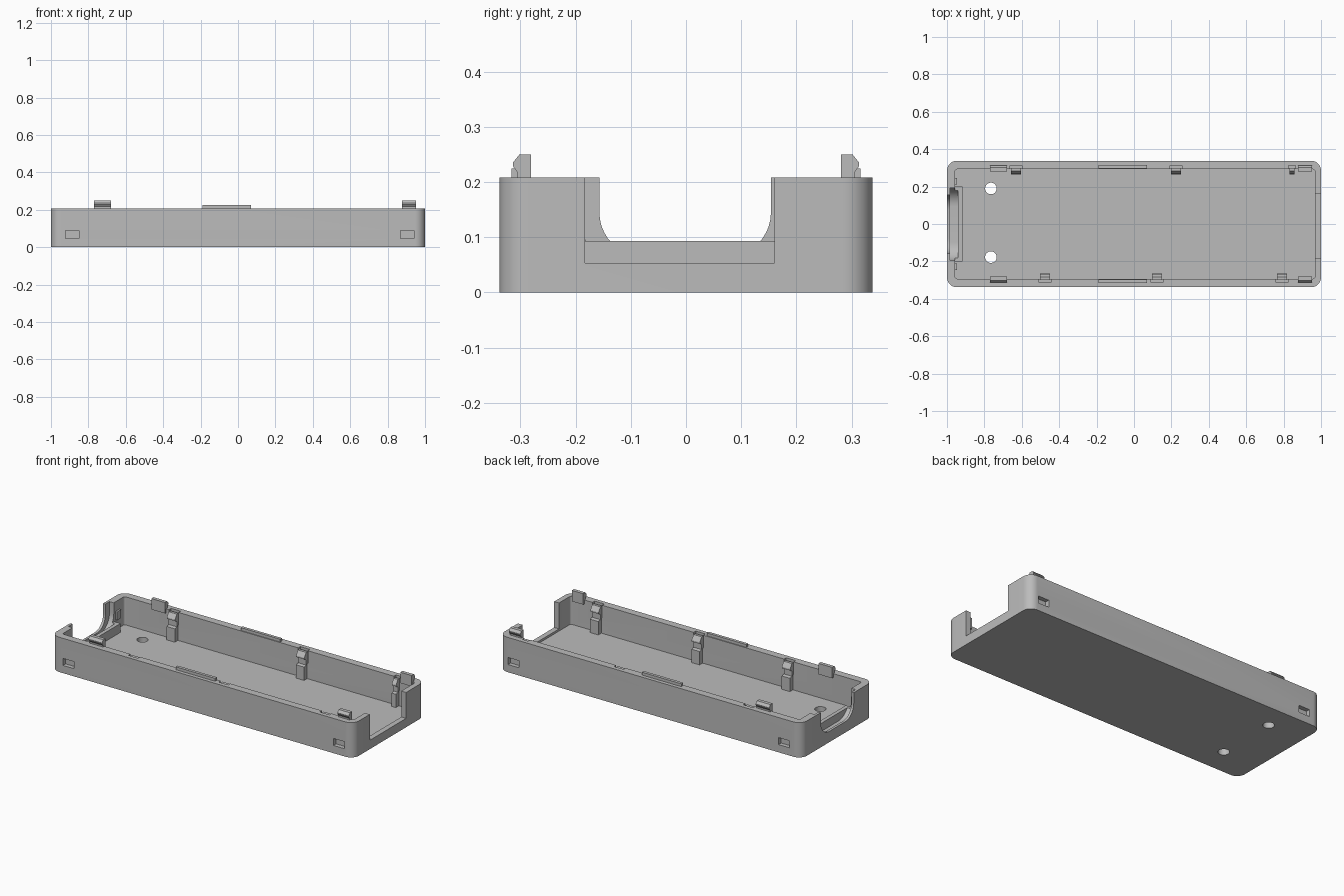
import bpy, bmesh, math

if "Cube" in bpy.data.objects:
    bpy.data.objects.remove(bpy.data.objects["Cube"])

grey = bpy.data.materials.new("plain grey")
grey.diffuse_color = (0.5, 0.5, 0.5, 1)
grey.use_nodes = True
grey.node_tree.nodes["Principled BSDF"].inputs["Base Color"].default_value = grey.diffuse_color


def prism(name, pts, axis, a, b):
    """Extrude a (u, v) outline along axis x (u=y, v=z) or z (u=x, v=y)."""
    place = (lambda u, v, t: (t, u, v)) if axis == "x" else (lambda u, v, t: (u, v, t))
    bm = bmesh.new()
    lo = [bm.verts.new(place(u, v, a)) for u, v in pts]
    hi = [bm.verts.new(place(u, v, b)) for u, v in pts]
    bm.faces.new(lo)
    bm.faces.new(hi)
    n = len(pts)
    for i in range(n):
        j = (i + 1) % n
        bm.faces.new((lo[i], lo[j], hi[j], hi[i]))
    bmesh.ops.recalc_face_normals(bm, faces=bm.faces)
    me = bpy.data.meshes.new(name)
    bm.to_mesh(me)
    bm.free()
    ob = bpy.data.objects.new(name, me)
    bpy.context.collection.objects.link(ob)
    me.materials.append(grey)
    return ob


def rounded(u0, u1, v0, v1, r, seg=10):
    pts = []
    for cu, cv, start in ((u1 - r, v1 - r, 0), (u0 + r, v1 - r, 90),
                          (u0 + r, v0 + r, 180), (u1 - r, v0 + r, 270)):
        for i in range(seg + 1):
            t = math.radians(start + 90 * i / seg)
            pts.append((cu + r * math.cos(t), cv + r * math.sin(t)))
    return pts


def box(name, x0, x1, y0, y1, z0, z1):
    y0, y1 = sorted((y0, y1))
    return prism(name, [(y0, z0), (y1, z0), (y1, z1), (y0, z1)], "x", x0, x1)


def cut(ob, cutter, keep=False):
    mod = ob.modifiers.new("cut", "BOOLEAN")
    mod.operation, mod.solver, mod.object = "DIFFERENCE", "EXACT", cutter
    bpy.context.view_layer.objects.active = ob
    bpy.ops.object.modifier_apply(modifier=mod.name)
    if not keep:
        bpy.data.objects.remove(cutter)


TOP, FLOOR, WALL = 0.208, 0.04, 0.293

# tray shell with its cavity
tray = prism("tray", rounded(-1, 1, -0.338, 0.338, 0.053), "z", 0, TOP)
cut(tray, prism("cavity", rounded(-0.957, 0.968, -WALL, WALL, 0.012, 4), "z", FLOOR, 0.4))

# square opening at the right end
cut(tray, box("end_opening", 0.9, 1.1, -0.183, 0.16, 0.053, 0.4))

# rounded cable opening at the left end, with a wider groove behind its lip
support = box("cable_support", -0.96, -0.917, -0.2, 0.2, 0.03, 0.093)
cut(tray, prism("cable_opening", rounded(-0.157, 0.154, 0.065, 0.5, 0.08), "x", -1.1, -0.9))
groove = prism("cable_groove", rounded(-0.196, 0.193, 0.045, 0.5, 0.1), "x", -0.985, -0.94)
cut(support, groove, keep=True)
cut(tray, groove)

# two round screw holes
for y in (0.19, -0.177):
    hole = [(-0.765 + 0.031 * math.cos(i * math.pi / 16),
             y + 0.031 * math.sin(i * math.pi / 16)) for i in range(32)]
    cut(tray, prism("hole", hole, "z", -0.1, 0.1))

# latch slots on the outside of both long walls
for s in (-1, 1):
    for x in (-0.885, 0.905):
        cut(tray, box("slot", x - 0.036, x + 0.036, s * 0.313, s * 0.4, 0.046, 0.088))

# board clips standing inside the walls, with a relief notch behind each
clip = [(0.30, 0.03), (0.264, 0.03), (0.264, 0.12), (0.284, 0.124), (0.284, 0.155),
        (0.266, 0.165), (0.266, 0.174), (0.284, 0.2), (0.30, 0.2)]
for s, x, w in ((1, -0.63, 0.027), (1, 0.225, 0.027), (1, 0.845, 0.014),
                (-1, -0.475, 0.027), (-1, 0.122, 0.027), (-1, 0.792, 0.027)):
    cut(tray, box("notch", x - w - 0.005, x + w + 0.005, s * 0.28, s * 0.313, 0.13, 0.4))
    prism("board_clip", [(s * y, z) for y, z in clip], "x", x - w, x + w)

# snap hooks and alignment ridges along both rims
hook = [(0.281, 0.185), (0.281, 0.25), (0.302, 0.25), (0.314, 0.235), (0.314, 0.229),
        (0.305, 0.217), (0.305, 0.185)]
for s in (-1, 1):
    for x0, x1 in ((-0.77, -0.68), (0.877, 0.952)):
        prism("snap_hook", [(s * y, z) for y, z in hook], "x", x0, x1)
    box("rim_ridge", -0.19, 0.07, s * 0.298, s * 0.316, 0.2, 0.225)
    # small nubs on the inner left wall
    box("wall_nub", -0.96, -0.946, s * 0.228 - 0.018, s * 0.228 + 0.018, 0.1, 0.15)

# smooth the round corners, keep edges sharp
bpy.ops.object.select_all(action="DESELECT")
for ob in (tray, support):
    ob.select_set(True)
bpy.context.view_layer.objects.active = tray
bpy.ops.object.shade_smooth_by_angle(angle=math.radians(30))
